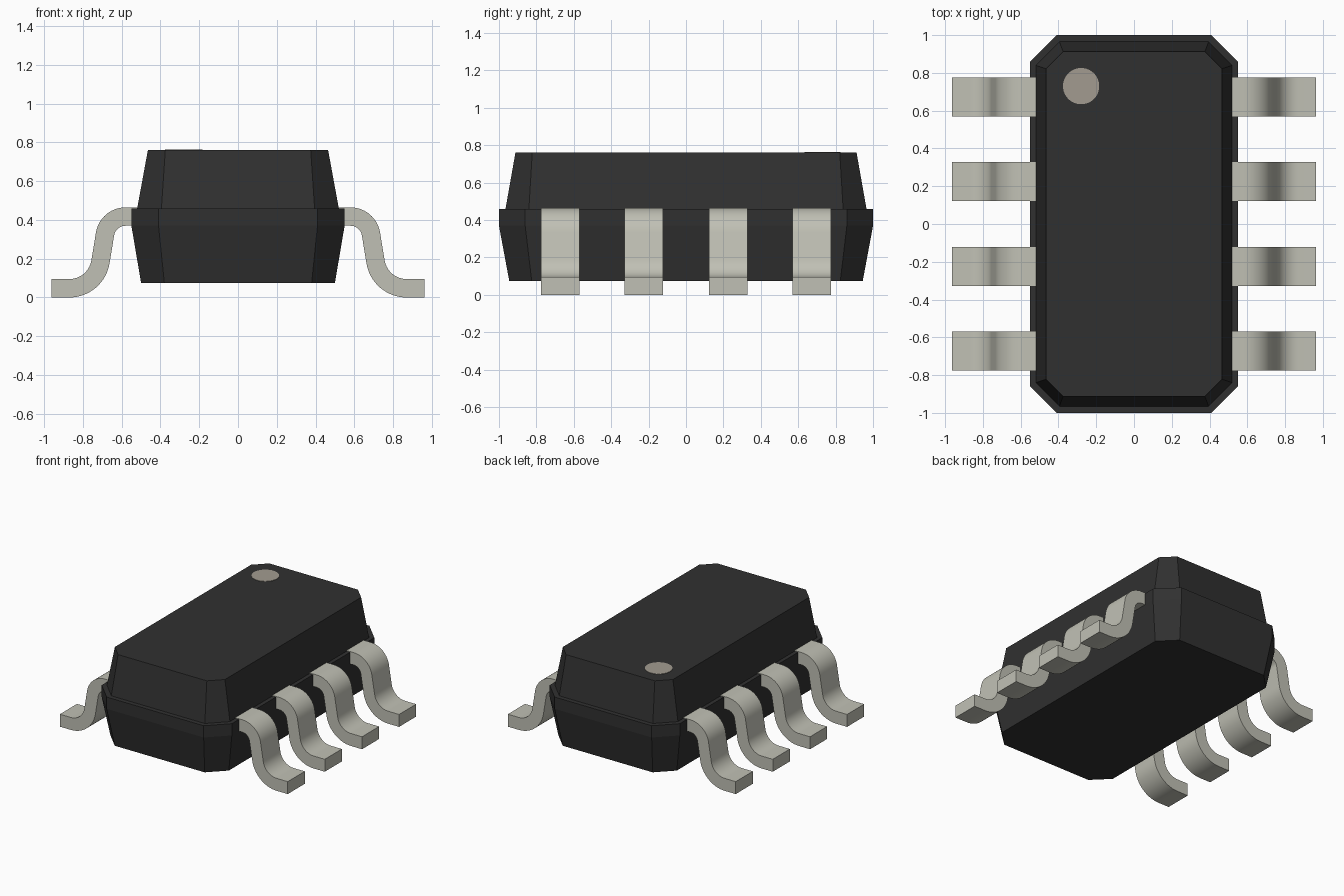
import bpy, bmesh, math

cube = bpy.data.objects.get("Cube")
if cube:
    bpy.data.objects.remove(cube, do_unlink=True)


def make_material(name, rgb, roughness, metallic=0.0):
    mat = bpy.data.materials.new(name)
    mat.use_nodes = True
    mat.diffuse_color = (*rgb, 1)
    bsdf = mat.node_tree.nodes["Principled BSDF"]
    bsdf.inputs["Base Color"].default_value = (*rgb, 1)
    bsdf.inputs["Roughness"].default_value = roughness
    bsdf.inputs["Metallic"].default_value = metallic
    return mat


def loft(name, rings, mat):
    """Closed solid skinned through rings of equal point count."""
    bm = bmesh.new()
    loops = [[bm.verts.new(p) for p in ring] for ring in rings]
    n = len(loops[0])
    for a, b in zip(loops, loops[1:]):
        for i in range(n):
            j = (i + 1) % n
            bm.faces.new((a[i], a[j], b[j], b[i]))
    bm.faces.new(loops[0][::-1])
    bm.faces.new(loops[-1])
    bmesh.ops.recalc_face_normals(bm, faces=bm.faces)
    mesh = bpy.data.meshes.new(name)
    bm.to_mesh(mesh)
    bm.free()
    mesh.materials.append(mat)
    obj = bpy.data.objects.new(name, mesh)
    bpy.context.collection.objects.link(obj)
    return obj


def octagon(hx, hy, cut, z):
    """Rectangle with cut corners, counter-clockwise."""
    return [(hx, -hy + cut, z), (hx, hy - cut, z), (hx - cut, hy, z), (-hx + cut, hy, z),
            (-hx, hy - cut, z), (-hx, -hy + cut, z), (-hx + cut, -hy, z), (hx - cut, -hy, z)]


def arc(cx, cz, r, start, end, steps=14):
    return [(cx + r * math.cos(math.radians(start + (end - start) * i / steps)),
             cz + r * math.sin(math.radians(start + (end - start) * i / steps)))
            for i in range(steps + 1)]


plastic = make_material("black plastic", (0.030, 0.030, 0.030), 0.6)
metal = make_material("lead metal", (0.53, 0.53, 0.46), 0.5)
marker = make_material("marker beige", (0.36, 0.33, 0.28), 0.6)

# Moulded body: tapered lower half, straight band, small ledge, tapered upper half
loft("body", [octagon(0.50, 0.945, 0.12, 0.075),
              octagon(0.55, 1.0, 0.14, 0.37),
              octagon(0.55, 1.0, 0.14, 0.46),
              octagon(0.52, 0.965, 0.125, 0.46),
              octagon(0.465, 0.912, 0.09, 0.76)], plastic)

# Round marker on the top
loft("pin_one_marker", [[(-0.28 + x, 0.73 + y, z) for x, y in arc(0, 0, 0.096, 0, 360 * 47 / 48, 47)]
                        for z in (0.757, 0.763)], marker)

# Gull-wing lead profile: shoulder bend, slanted shin, foot bend
TILT = 9.4
outer = ([(0.505, 0.465)] + arc(0.58, 0.31, 0.155, 90, TILT)
         + arc(0.87, 0.21, 0.115, 180 + TILT, 270) + [(0.963, 0.095)])
inner = ([(0.505, 0.37)] + arc(0.58, 0.31, 0.06, 90, TILT)
         + arc(0.87, 0.21, 0.21, 180 + TILT, 270) + [(0.963, 0.0)])

# Four leads on each side, each swept along its profile as a rectangular strip
HALF = 0.103
for side, sx in (("left", 1), ("right", -1)):
    for k, yc in enumerate((-0.672, -0.225, 0.225, 0.672), 1):
        rings = [[(sx * o[0], yc - HALF, o[1]), (sx * o[0], yc + HALF, o[1]),
                  (sx * i[0], yc + HALF, i[1]), (sx * i[0], yc - HALF, i[1])]
                 for o, i in zip(outer, inner)]
        lead = loft(f"lead_{side}_{k}", rings, metal)
        bpy.ops.object.select_all(action="DESELECT")
        lead.select_set(True)
        bpy.context.view_layer.objects.active = lead
        bpy.ops.object.shade_smooth_by_angle(angle=math.radians(30))
